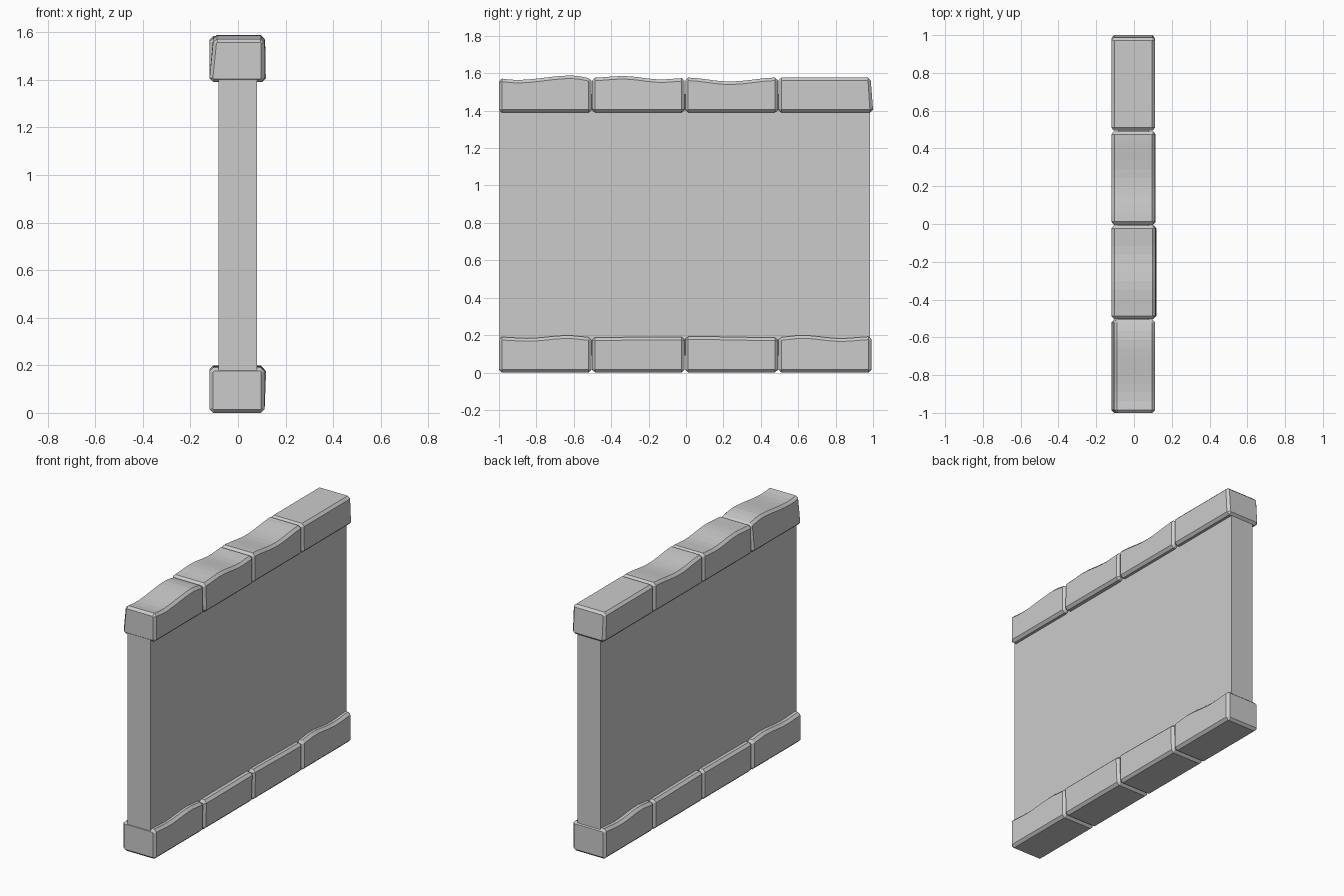
import bpy, bmesh, math

if "Cube" in bpy.data.objects:
    bpy.data.objects.remove(bpy.data.objects["Cube"])

B = 0.016  # chamfer size of the stones


def height_at(profile, t):
    """Eased height along a stone from a few (t, z) points."""
    for (t0, z0), (t1, z1) in zip(profile, profile[1:]):
        if t <= t1:
            f = (t - t0) / (t1 - t0)
            return z0 + (z1 - z0) * (0.5 - 0.5 * math.cos(math.pi * f))
    return profile[-1][1]


def ring(bm, y, z0, z1, xl, xr, xlt, xrt, inset, lean):
    """Chamfered cross-section; inset shrinks it for the end caps."""
    z0, z1 = z0 + inset, z1 - inset
    xl, xlt, xr, xrt = xl + inset, xlt + inset, xr - inset, xrt - inset
    c = B - inset * 0.8
    pts = [(xl + c, z0), (xr - c, z0), (xr, z0 + c), (xrt, z1 - c),
           (xrt - c, z1), (xlt + c, z1), (xlt, z1 - c), (xl, z0 + c)]
    return [bm.verts.new((x, y + lean * (z - z0) / (z1 - z0), z)) for x, z in pts]


def stone(name, y0, y1, z0, profile, xl=-0.12, xr=0.112, xlt=-0.12, xrt=0.112, lean=0.0):
    bm = bmesh.new()
    n = 10
    ys = [y0] + [y0 + B + (y1 - y0 - 2 * B) * i / n for i in range(n + 1)] + [y1]
    rings = []
    for i, y in enumerate(ys):
        t = (y - y0) / (y1 - y0)
        inset = B * 0.9 if i in (0, len(ys) - 1) else 0.0
        rings.append(ring(bm, y, z0, height_at(profile, t), xl, xr, xlt, xrt, inset, lean * t))
    for a, b in zip(rings, rings[1:]):
        for k in range(8):
            m = (k + 1) % 8
            bm.faces.new((a[k], a[m], b[m], b[k]))
    bm.faces.new(rings[0])
    bm.faces.new(rings[-1])
    bmesh.ops.recalc_face_normals(bm, faces=bm.faces)
    me = bpy.data.meshes.new(name)
    bm.to_mesh(me)
    bm.free()
    bpy.context.collection.objects.link(bpy.data.objects.new(name, me))


# Plain wall slab
bpy.ops.mesh.primitive_cube_add(size=1, location=(-0.002, -0.006, 0.79))
wall = bpy.context.object
wall.name = "wall_slab"
wall.scale = (0.162, 1.982, 1.4)

# Capping stones along the top
caps = [
    ([(0, 1.572), (0.18, 1.564), (0.8, 1.588), (1, 1.573)], dict(xlt=-0.105)),
    ([(0, 1.576), (0.33, 1.585), (0.75, 1.567), (1, 1.574)], dict(xr=0.117, xrt=0.114)),
    ([(0, 1.577), (0.48, 1.556), (1, 1.577)], {}),
    ([(0, 1.576), (1, 1.576)], dict(lean=-0.012)),
]
# Footing stones along the ground
feet = [
    ([(0, 0.19), (0.3, 0.183), (0.75, 0.198), (1, 0.188)], {}),
    ([(0, 0.188), (1, 0.19)], dict(xrt=0.118)),
    ([(0, 0.193), (1, 0.187)], dict(xrt=0.115)),
    ([(0, 0.188), (0.25, 0.199), (0.68, 0.182), (1, 0.192)], {}),
]
for row, z0, label in ((caps, 1.39, "cap_stone"), (feet, 0.0, "foot_stone")):
    for i, (profile, opts) in enumerate(row):
        y0 = -1 + i * 0.498
        y1 = y0 + 0.495 if i < 3 else (1.0 if label == "cap_stone" else 0.992)
        stone(f"{label}_{i + 1}", y0, y1, z0, profile, **opts)
